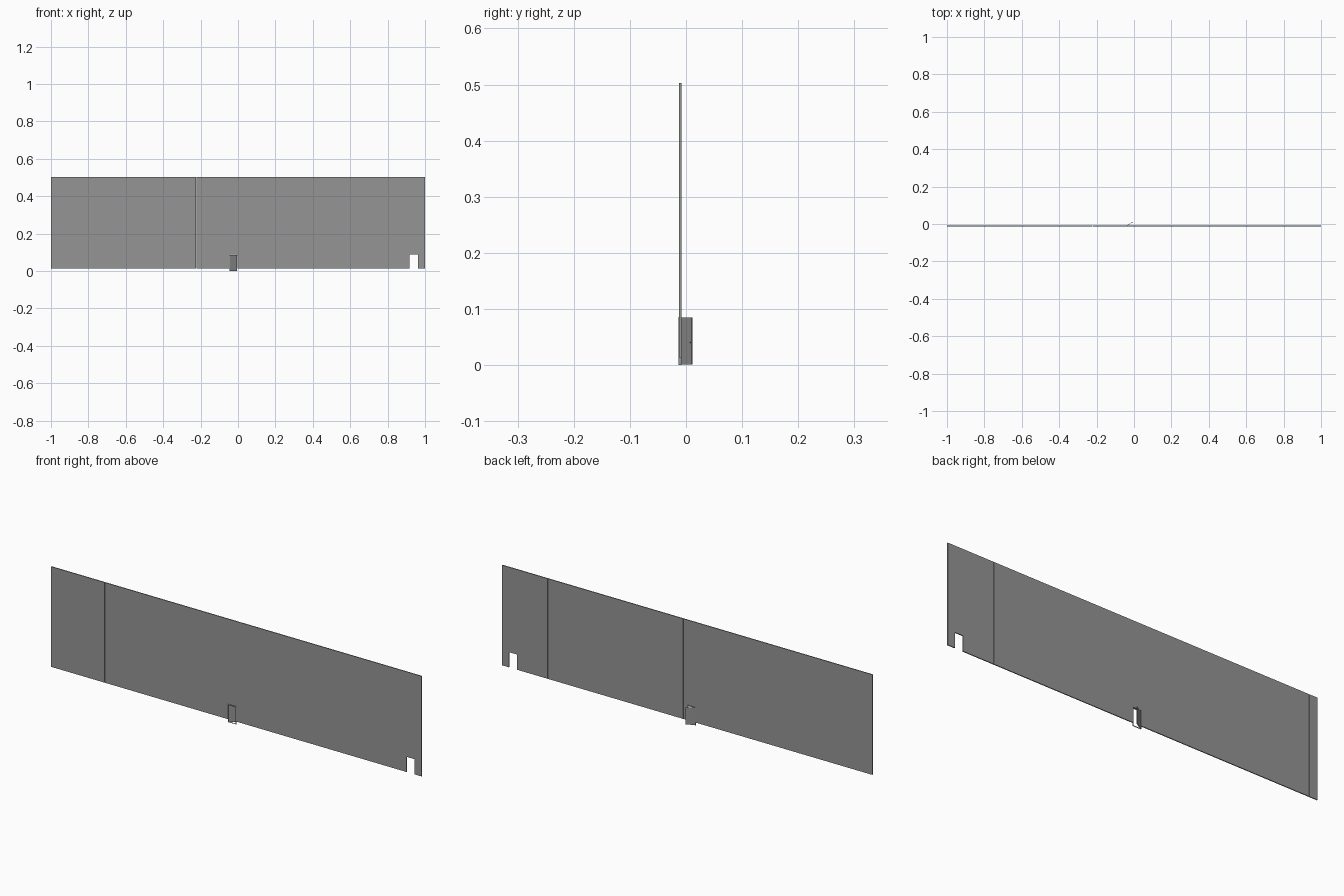
import bpy, bmesh, math
from mathutils import Matrix, Vector

if "Cube" in bpy.data.objects:
    bpy.data.objects.remove(bpy.data.objects["Cube"])

Y0, Y1 = -0.0125, -0.008          # wall front and back faces
Z0, Z1, ZO = 0.014, 0.503, 0.088  # wall bottom, wall top, opening top
GAP = 0.0003
OPENINGS = [(-0.046, -0.002), (0.918, 0.962)]

# Dark grey used on every part
grey = bpy.data.materials.new("dark_grey")
grey.diffuse_color = (0.3, 0.3, 0.3, 1)
grey.use_nodes = True
grey.node_tree.nodes["Principled BSDF"].inputs["Base Color"].default_value = grey.diffuse_color


def make_object(name, bm):
    bmesh.ops.recalc_face_normals(bm, faces=bm.faces[:])
    mesh = bpy.data.meshes.new(name)
    bm.to_mesh(mesh)
    bm.free()
    mesh.materials.append(grey)
    ob = bpy.data.objects.new(name, mesh)
    bpy.context.collection.objects.link(ob)
    return ob


def prism(name, profile, y0, y1):
    """Extrude an x-z outline from y0 to y1."""
    bm = bmesh.new()
    face = bm.faces.new([bm.verts.new((x, y0, z)) for x, z in profile])
    ext = bmesh.ops.extrude_face_region(bm, geom=[face])
    verts = [g for g in ext["geom"] if isinstance(g, bmesh.types.BMVert)]
    bmesh.ops.translate(bm, verts=verts, vec=(0, y1 - y0, 0))
    return make_object(name, bm)


def arch(x0, x1, z0, z1, a, b, top):
    """Rectangle with a notch from a to b cut upward from its bottom edge."""
    return [(x0, z0), (a, z0), (a, top), (b, top), (b, z0),
            (x1, z0), (x1, z1), (x0, z1)]


def box(name, x0, x1, y0, y1, z0, z1):
    return prism(name, [(x0, z0), (x1, z0), (x1, z1), (x0, z1)], y0, y1)


# Wall sheets, butted side by side
seams = [-1.0] + [0.752 - 0.2438 * k for k in range(7, -1, -1)] + [1.0]
for i, (a, b) in enumerate(zip(seams, seams[1:])):
    x0 = a + (GAP if i else 0)
    x1 = b - (GAP if i < len(seams) - 2 else 0)
    outline = [(x0, Z0), (x1, Z0), (x1, Z1), (x0, Z1)]
    for oa, ob in OPENINGS:
        if x0 < oa and ob < x1:
            outline = arch(x0, x1, Z0, Z1, oa, ob, ZO)
    prism(f"wall_panel_{i + 1}", outline, Y0, Y1)

# Thin door frame and sill
prism("door_frame", arch(-0.046, -0.002, 0.0, 0.086, -0.044, -0.004, 0.084),
      -0.0132, -0.0078)
box("door_sill", -0.044, -0.004, -0.0125, -0.0085, 0.0, 0.0015)

# Door leaf standing ajar, with a handle on each face
door = box("door_leaf", 0.0, 0.0435, -0.0008, 0.0008, 0.001, 0.0845)
handles = [box("door_handle_front", 0.038, 0.041, -0.0025, -0.0008, 0.039, 0.041),
           box("door_handle_back", 0.038, 0.041, 0.0008, 0.0025, 0.039, 0.041)]
swing = Matrix.Translation(Vector((-0.0435, -0.0115, 0))) @ Matrix.Rotation(math.radians(31), 4, "Z")
for ob in [door] + handles:
    ob.data.transform(swing)
